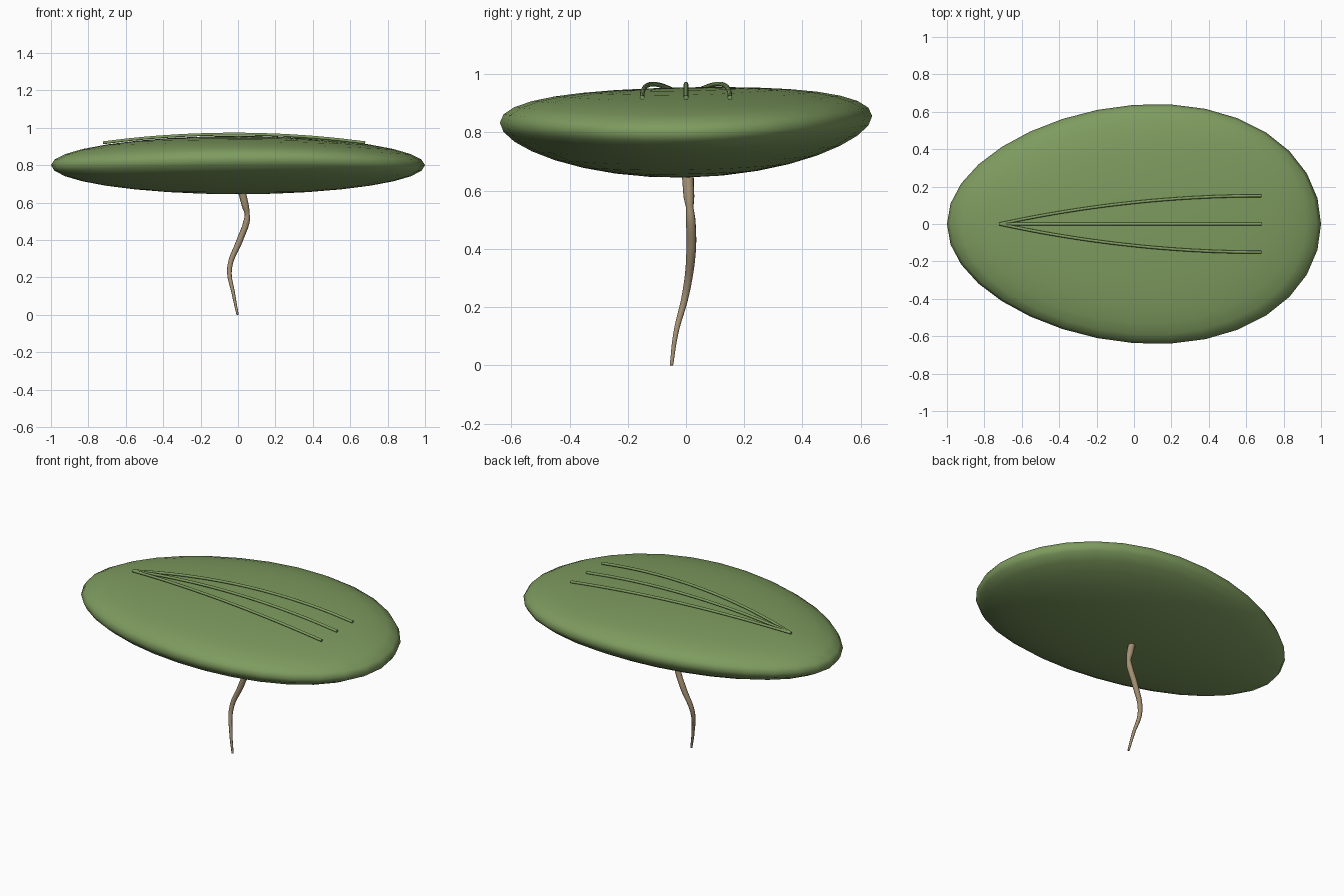
import bpy
import math

cube = bpy.data.objects.get("Cube")
if cube:
    bpy.data.objects.remove(cube, do_unlink=True)


def make_material(name, rgb):
    mat = bpy.data.materials.new(name)
    mat.use_nodes = True
    mat.diffuse_color = (*rgb, 1)
    mat.node_tree.nodes["Principled BSDF"].inputs["Base Color"].default_value = (*rgb, 1)
    return mat


def tube(name, points, radii, mat, kind="BEZIER"):
    """Round tapered tube along a smooth path, converted to a mesh."""
    curve = bpy.data.curves.new(name, "CURVE")
    curve.dimensions = "3D"
    curve.bevel_depth = 1
    curve.bevel_resolution = 3
    curve.resolution_u = 6
    curve.use_fill_caps = True
    spline = curve.splines.new(kind)
    spline.bezier_points.add(len(points) - 1)
    for bp, co, r in zip(spline.bezier_points, points, radii):
        bp.co = co
        bp.radius = r
        bp.handle_left_type = bp.handle_right_type = "AUTO"
    obj = bpy.data.objects.new(name, curve)
    bpy.context.collection.objects.link(obj)
    curve.materials.append(mat)
    bpy.ops.object.select_all(action="DESELECT")
    obj.select_set(True)
    bpy.context.view_layer.objects.active = obj
    bpy.ops.object.convert(target="MESH")
    bpy.ops.object.shade_smooth_by_angle(angle=math.radians(50))
    return bpy.context.object


green = make_material("leaf green", (0.21, 0.33, 0.115))
tan = make_material("root tan", (0.37, 0.28, 0.17))

# Floating leaf pad: flattened egg, its long edges curled slightly upward
bpy.ops.mesh.primitive_uv_sphere_add(segments=32, ring_count=16, radius=1)
pad = bpy.context.object
pad.name = "leaf_pad"
for v in pad.data.vertices:
    x, y, z = v.co
    y *= 0.637 * (1 + 0.12 * x)
    v.co = (x, y, 0.80 + 0.155 * z + 0.11 * y * y + 0.018 * y)
pad.data.materials.append(green)
bpy.ops.object.shade_smooth()

# Three raised veins fanning out from one end
for name, side in (("right_vein", -1), ("middle_vein", 0), ("left_vein", 1)):
    path = []
    for i in range(9):
        t = i / 8
        x = -0.72 + 1.4 * t
        y = side * 0.151 * (1 - (1 - t) ** 2)
        path.append((x, y, 0.966 - 0.046 * ((x + 0.02) / 0.7) ** 2))
    tube(name, path, [0.008] * len(path), green)

# Wavy hanging root, pinched near the top
root = [(0.015, 0.005, 0.68, 0.021), (0.04, 0.01, 0.58, 0.019),
        (0.049, 0.013, 0.54, 0.013), (0.046, 0.016, 0.50, 0.017),
        (0.01, 0.018, 0.40, 0.017), (-0.045, 0, 0.25, 0.013),
        (-0.024, -0.035, 0.11, 0.009), (-0.002, -0.05, 0.0, 0.006)]
tube("root", [p[:3] for p in root], [p[3] for p in root], tan)
